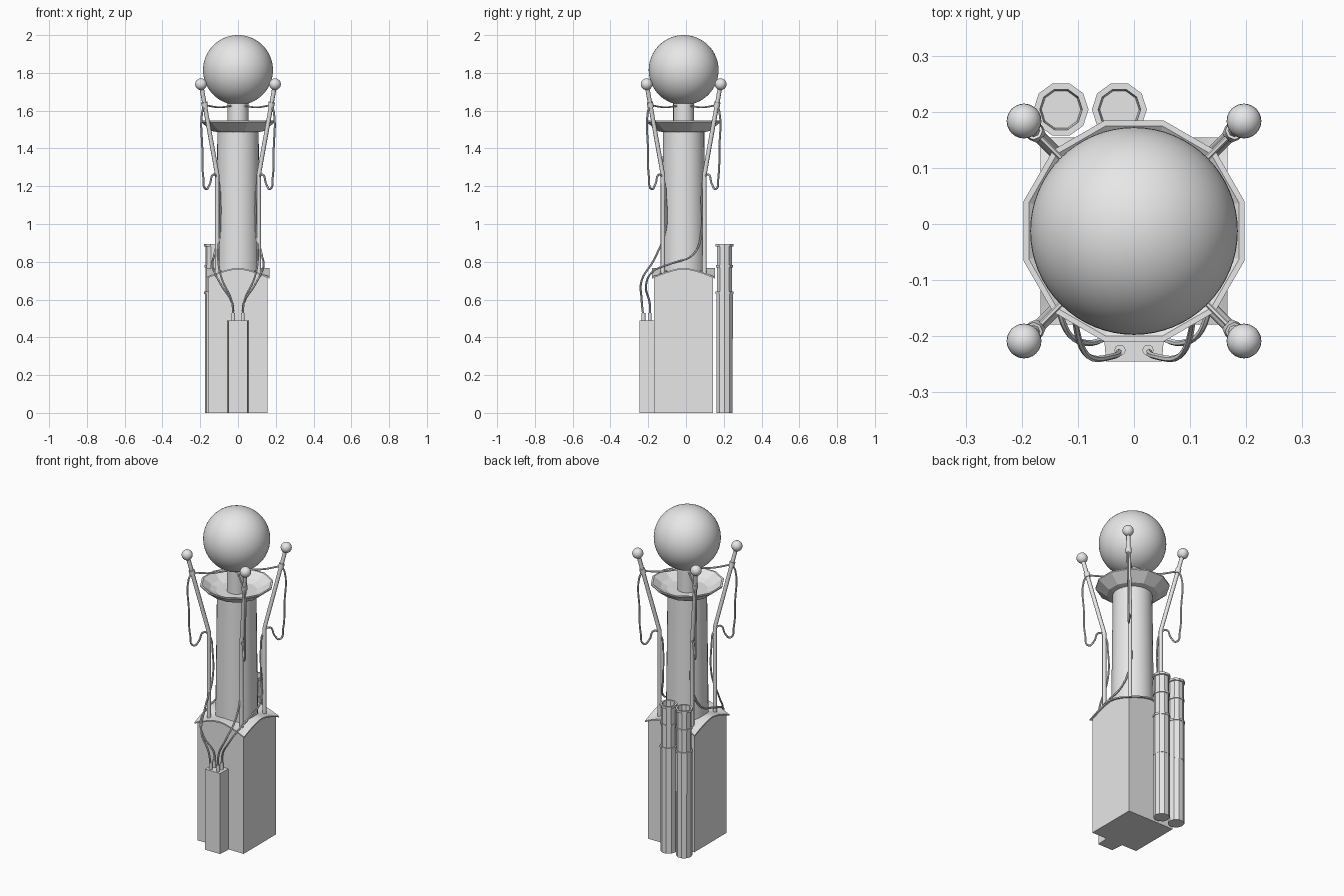
import bpy, bmesh, math
from mathutils import Vector

cube = bpy.data.objects.get("Cube")
if cube:
    bpy.data.objects.remove(cube, do_unlink=True)

CY = -0.0125                      # y of the tower axis
grey = bpy.data.materials.new("plain grey")
grey.use_nodes = True
grey.diffuse_color = (0.8, 0.8, 0.8, 1)
grey.node_tree.nodes["Principled BSDF"].inputs["Base Color"].default_value = (0.8, 0.8, 0.8, 1)


def finish(obj, name, smooth=None):
    obj.name = name
    obj.data.name = name
    obj.data.materials.clear()
    obj.data.materials.append(grey)
    bpy.ops.object.select_all(action='DESELECT')
    obj.select_set(True)
    bpy.context.view_layer.objects.active = obj
    if smooth:
        bpy.ops.object.shade_smooth_by_angle(angle=math.radians(smooth))
    return obj


def from_bmesh(bm, name, smooth=None):
    bmesh.ops.recalc_face_normals(bm, faces=bm.faces[:])
    mesh = bpy.data.meshes.new(name)
    bm.to_mesh(mesh)
    bm.free()
    obj = bpy.data.objects.new(name, mesh)
    bpy.context.collection.objects.link(obj)
    return finish(obj, name, smooth)


def lathe(name, profile, x, y, sides, turn=0.0, smooth=None):
    """Revolve (radius, z) points; both ends are capped."""
    bm = bmesh.new()
    rings = []
    for r, z in profile:
        angles = [turn + 2 * math.pi * i / sides for i in range(sides)]
        rings.append([bm.verts.new((x + r * math.cos(a), y + r * math.sin(a), z)) for a in angles])
    for low, high in zip(rings, rings[1:]):
        for i in range(sides):
            j = (i + 1) % sides
            bm.faces.new((low[i], low[j], high[j], high[i]))
    bm.faces.new(rings[0])
    bm.faces.new(rings[-1])
    return from_bmesh(bm, name, smooth)


def tube(name, points, radius, bezier=True, sides=1):
    """Round tube through the points, turned into a mesh."""
    curve = bpy.data.curves.new(name, 'CURVE')
    curve.dimensions = '3D'
    curve.bevel_depth = radius
    curve.bevel_resolution = sides
    curve.use_fill_caps = True
    curve.resolution_u = 6
    spline = curve.splines.new('BEZIER')
    spline.bezier_points.add(len(points) - 1)
    for bp, p in zip(spline.bezier_points, points):
        bp.co = p
        bp.handle_left_type = bp.handle_right_type = 'AUTO' if bezier else 'VECTOR'
    obj = bpy.data.objects.new(name, curve)
    bpy.context.collection.objects.link(obj)
    bpy.ops.object.select_all(action='DESELECT')
    obj.select_set(True)
    bpy.context.view_layer.objects.active = obj
    bpy.ops.object.convert(target='MESH')
    return finish(bpy.context.object, name, 50)


def ball(name, place, radius, segments):
    bpy.ops.mesh.primitive_uv_sphere_add(segments=segments, ring_count=segments // 2,
                                         radius=radius, location=place)
    return finish(bpy.context.object, name, 60)


# Draped top: low at the corners, arched along the edges
ROOF_HALF = 0.167


def drape(x, y):
    t = min(abs(x), abs(y)) / ROOF_HALF
    return 0.768 - 0.05 * t ** 1.5


def draped_block(name, half, bottom, lift=0.0):
    """Square block with a draped top; bottom maps top height to base height."""
    bm = bmesh.new()
    bmesh.ops.create_grid(bm, x_segments=12, y_segments=12, size=half)
    ext = bmesh.ops.extrude_face_region(bm, geom=bm.faces[:])
    lower = {v for v in ext["geom"] if isinstance(v, bmesh.types.BMVert)}
    for v in bm.verts:
        top = drape(v.co.x, v.co.y) + lift
        v.co.z = bottom(top) if v in lower else top
        v.co.y += CY
    return from_bmesh(bm, name, 30)


draped_block("base_block", 0.156, lambda top: 0.0, -0.006)
draped_block("base_roof", ROOF_HALF, lambda top: top - 0.008)

# Tower column, dish, neck and globe
lathe("column", [(0.118, 0.7), (0.109, 1.5)], 0, CY, 32, smooth=40)
lathe("dish", [(0.105, 1.485), (0.142, 1.492), (0.204, 1.54), (0.204, 1.547),
               (0.194, 1.547), (0.15, 1.515), (0.115, 1.502)],
      0, CY, 12, math.pi / 12)
lathe("neck", [(0.055, 1.49), (0.055, 1.66)], 0, CY, 24, smooth=40)
ball("globe", (0, CY, 1.815), 0.185, 64)

# Front junction box, slightly narrowed toward the front
bm = bmesh.new()
bmesh.ops.create_cube(bm, size=1)
for v in bm.verts:
    front = v.co.y < 0
    v.co = (math.copysign(0.05 if front else 0.056, v.co.x),
            -0.245 if front else -0.165, 0.49 if v.co.z > 0 else 0.0)
from_bmesh(bm, "junction_box")

# Four corner electrodes with their cables
for sx, side in ((1, "left"), (-1, "right")):
    for sy, end in ((-1, "front"), (1, "back")):
        tag = f"{end}_{side}"

        def diag(d, z):
            return Vector((sx * d, CY + sy * d, z))

        tube("rod_" + tag, [diag(0.11, 0.72), diag(0.11, 1.26), diag(0.196, 1.74)], 0.0115, False, 2)
        ball("tip_" + tag, diag(0.196, 1.74), 0.031, 24)
        tube("collar_" + tag, [diag(0.174, 1.617), diag(0.179, 1.645)], 0.0165, False, 2)
        tube("cross_wire_" + tag, [diag(0.177, 1.63), diag(0.1, 1.618), diag(0.035, 1.625)], 0.005)

        # hanging loop, run down the rod, then sweep round to the junction box
        path = [diag(d, z) for d, z in ((0.177, 1.63), (0.19, 1.59), (0.189, 1.4), (0.184, 1.25),
                                        (0.17, 1.185), (0.15, 1.21), (0.13, 1.262),
                                        (0.105, 1.23), (0.096, 1.15), (0.096, 0.97))]
        if sy < 0:
            sweep = ((0.105, -0.17, 0.81), (0.082, -0.235, 0.7), (0.035, -0.235, 0.6))
            plug_y = -0.225
        else:
            sweep = ((0.125, 0.04, 0.84), (0.135, -0.08, 0.79), (0.125, -0.18, 0.745),
                     (0.085, -0.212, 0.67), (0.03, -0.192, 0.58))
            plug_y = -0.192
        path += [Vector((sx * x, y, z)) for x, y, z in sweep]
        path.append(Vector((sx * 0.025, plug_y, 0.5)))
        tube("cable_" + tag, path, 0.0055)
        lathe("plug_" + tag, [(0.01, 0.48), (0.01, 0.53)], sx * 0.025, plug_y, 10, smooth=40)

# Two rear pipes, hollow at the top, with bands
for x, name in ((-0.13, "outer_pipe"), (-0.026, "inner_pipe")):
    profile = [(0.045, 0.0), (0.045, 0.39), (0.046, 0.39), (0.046, 0.63), (0.049, 0.63),
               (0.049, 0.642), (0.042, 0.642), (0.042, 0.77), (0.047, 0.77), (0.047, 0.782),
               (0.042, 0.782), (0.042, 0.88), (0.049, 0.882), (0.049, 0.895),
               (0.038, 0.895), (0.035, 0.84)]
    lathe(name, profile, x, 0.204, 10)
